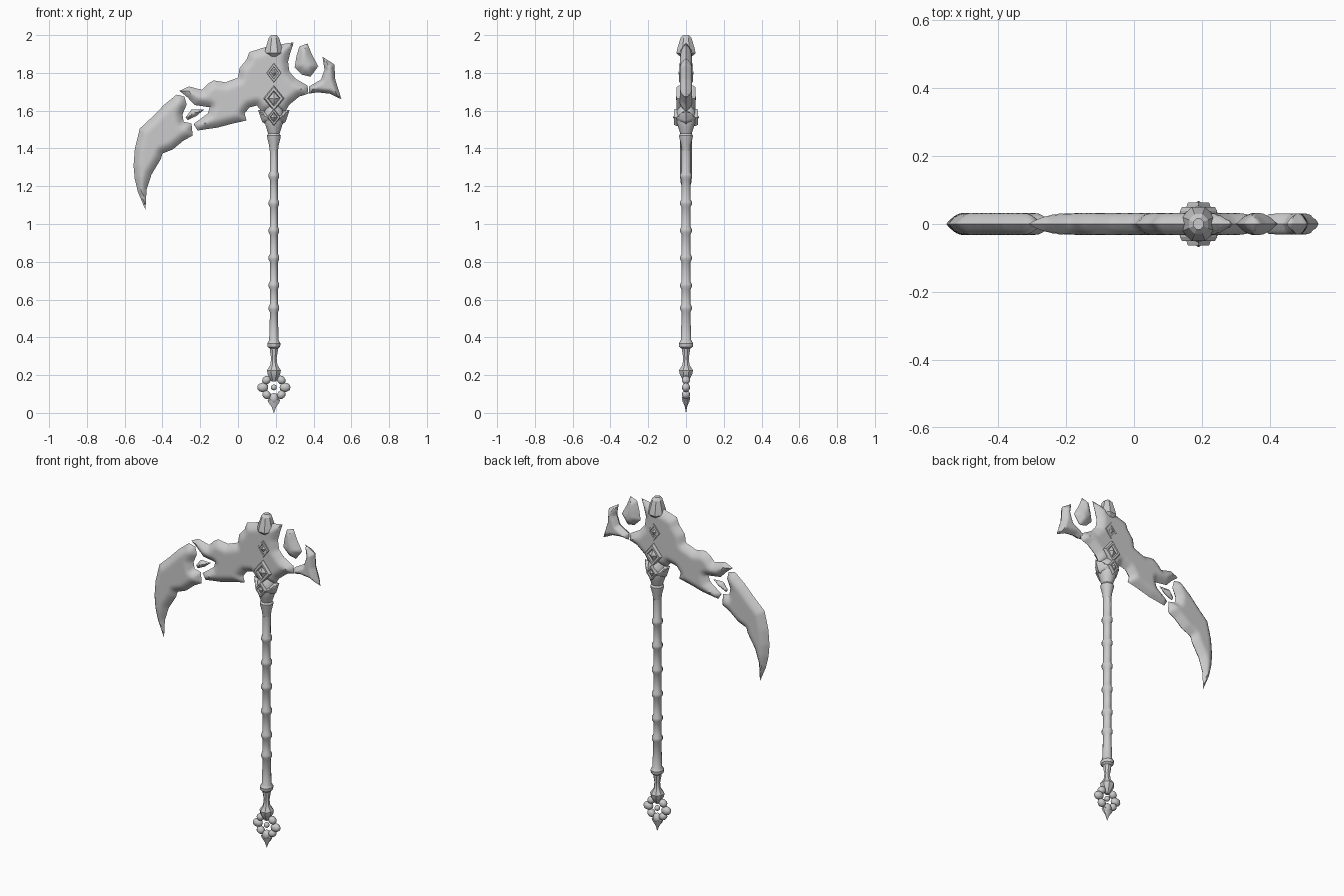
import bpy, bmesh, math
from mathutils import Vector, Matrix
from mathutils.geometry import delaunay_2d_cdt, intersect_point_line

if "Cube" in bpy.data.objects:
    bpy.data.objects.remove(bpy.data.objects["Cube"])

CX = 0.19  # x of the shaft axis


def finish(name, bm, angle=32):
    bmesh.ops.recalc_face_normals(bm, faces=bm.faces)
    me = bpy.data.meshes.new(name)
    bm.to_mesh(me)
    bm.free()
    me.polygons.foreach_set("use_smooth", [True] * len(me.polygons))
    me.set_sharp_from_angle(angle=math.radians(angle))
    ob = bpy.data.objects.new(name, me)
    bpy.context.collection.objects.link(ob)
    return ob


def lathe(name, profile, sides=12, ys=1.0, angle=32):
    """Stack of rings (z, radius) round the shaft axis, ys scales depth."""
    bm = bmesh.new()
    rings = []
    for z, r in profile:
        rings.append([bm.verts.new((CX + r * math.cos(a), r * ys * math.sin(a), z))
                      for a in [2 * math.pi * (i + .5) / sides for i in range(sides)]])
    for a, b in zip(rings, rings[1:]):
        for i in range(sides):
            j = (i + 1) % sides
            bm.faces.new((a[i], a[j], b[j], b[i]))
    bm.faces.new(rings[0])
    bm.faces.new(rings[-1])
    return finish(name, bm, angle)


def slab(name, pts, thick=0.032, bevel=0.045, step=0.013):
    """Sharp-edged, swollen plate from an x-z outline."""
    P = [Vector(p) for p in pts]
    segs = list(zip(P, P[1:] + P[:1]))

    def dist(q):
        best = 9
        for a, b in segs:
            d = b - a
            t = max(0, min(1, (q - a).dot(d) / d.length_squared))
            best = min(best, (a + d * t - q).length)
        return best

    def inside(q):
        c = False
        for a, b in segs:
            if (a.y > q.y) != (b.y > q.y) and q.x < (b.x - a.x) * (q.y - a.y) / (b.y - a.y) + a.x:
                c = not c
        return c

    V = []
    for a, b in segs:
        n = max(1, round((b - a).length / step))
        V += [a.lerp(b, i / n) for i in range(n)]
    E = [(i, (i + 1) % len(V)) for i in range(len(V))]
    x0, x1 = min(p.x for p in P), max(p.x for p in P)
    z0, z1 = min(p.y for p in P), max(p.y for p in P)
    for i in range(int((x1 - x0) / step) + 1):
        for k in range(int((z1 - z0) / step) + 1):
            q = Vector((x0 + (i + .5 * (k % 2)) * step, z0 + k * step))
            if inside(q) and dist(q) > 0.005:
                V.append(q)
    res = delaunay_2d_cdt(V, E, [], 1, 1e-6)
    bm = bmesh.new()
    front, back = [], []
    for q in res[0]:
        u = min(1, dist(q) / bevel)
        h = thick * (1 - (1 - u) ** 1.7)
        v = bm.verts.new((q.x, -h if u > 1e-3 else 0, q.y))
        front.append(v)
        back.append(bm.verts.new((q.x, h, q.y)) if u > 1e-3 else v)
    for f in res[2]:
        bm.faces.new([front[i] for i in f])
        if any(front[i] is not back[i] for i in f):
            bm.faces.new([back[i] for i in reversed(f)])
    return finish(name, bm, 40)


def diamond(name, z, hw, hh, y, base=0.02):
    """Framed diamond gem on both faces of the head."""
    bm = bmesh.new()
    for s in (-1, 1):
        loops = []
        for k, yy in ((1, base), (1, y - .012), (.88, y), (.62, y), (.52, y - .01), (.05, y + .004)):
            loops.append([bm.verts.new((CX + dx * hw * k, s * yy, z + dz * hh * k))
                          for dx, dz in ((1, 0), (0, 1), (-1, 0), (0, -1))])
        for a, b in zip(loops, loops[1:]):
            for i in range(4):
                bm.faces.new((a[i], a[i - 1], b[i - 1], b[i]))
        bm.faces.new(loops[0])
        bm.faces.new(loops[-1])
    return finish(name, bm, 20)


# Broken blade pieces
slab("blade_tip", [(-.49, 1.075), (-.53, 1.17), (-.547, 1.24), (-.553, 1.31), (-.546, 1.40), (-.52, 1.505),
     (-.458, 1.563), (-.39, 1.632), (-.325, 1.685), (-.283, 1.675), (-.272, 1.632), (-.294, 1.58),
     (-.288, 1.542), (-.246, 1.532), (-.24, 1.468), (-.288, 1.442), (-.345, 1.395), (-.40, 1.373),
     (-.41, 1.341), (-.458, 1.262), (-.484, 1.183)])
slab("blade_shard", [(-.277, 1.565), (-.246, 1.607), (-.18, 1.605), (-.22, 1.572), (-.267, 1.55)], .022, .025, .008)
slab("blade_main", [(-.31, 1.705), (-.26, 1.728), (-.19, 1.71), (-.16, 1.742), (-.13, 1.76), (-.066, 1.75),
     (0, 1.775), (.008, 1.825), (.045, 1.87), (.06, 1.91), (.156, 1.94), (.22, 1.95), (.295, 1.962),
     (.278, 1.91), (.265, 1.86), (.272, 1.807), (.304, 1.77), (.368, 1.733), (.373, 1.69), (.325, 1.675),
     (.272, 1.632), (.25, 1.595), (.125, 1.595), (.10, 1.627), (.06, 1.617), (.035, 1.585), (.045, 1.548),
     (-.035, 1.53), (-.11, 1.51), (-.214, 1.495), (-.235, 1.53), (-.16, 1.585), (-.15, 1.618),
     (-.23, 1.63), (-.267, 1.67)])
slab("back_shard", [(.31, 1.89), (.325, 1.94), (.368, 1.955), (.39, 1.90), (.425, 1.835), (.384, 1.78),
     (.34, 1.79), (.30, 1.83)], .032, .045, .01)
slab("back_spur", [(.376, 1.728), (.44, 1.765), (.458, 1.818), (.447, 1.886), (.51, 1.845), (.515, 1.765),
     (.548, 1.66), (.485, 1.69), (.42, 1.697), (.376, 1.69)], .031, .025, .008)

# Head ornaments on the shaft axis
lathe("top_crystal", [(1.875, .02), (1.905, .052), (1.93, .047), (1.985, .03), (2.0, .016)], 8, 1.05, 20)
diamond("upper_diamond", 1.80, .042, .055, .037)
diamond("lower_diamond", 1.665, .055, .068, .05)
slab("collar_wings", [(.106, 1.605), (.155, 1.595), (.19, 1.625), (.225, 1.595), (.274, 1.605), (.252, 1.54),
     (.19, 1.50), (.128, 1.54)], .054, .04, .01)
diamond("collar_gem", 1.565, .035, .045, .064)
lathe("collar", [(1.375, .021), (1.42, .027), (1.455, .036), (1.468, .038), (1.478, .031), (1.51, .042),
      (1.555, .055), (1.60, .05), (1.63, .03)], 12, 1.0)

# Shaft with bamboo-like nodes
prof = [(.34, .022), (.35, .034), (.368, .036), (.385, .026)]
for z in (.555, .675, .82, .965, 1.11, 1.255):
    prof += [(z - .022, .0215), (z - .008, .029), (z + .008, .029), (z + .022, .0215)]
lathe("shaft", prof + [(1.39, .0225)], 12, 1.1)
lathe("shaft_foot", [(.165, .012), (.185, .024), (.205, .036), (.225, .04), (.255, .02), (.29, .016), (.325, .022),
      (.345, .024)], 8)

# Pommel: ring of petals, centre bead, bottom spike
PZ = .135
bm = bmesh.new()
for i in range(8):
    a = i * math.pi / 4
    r, long = (.059, .030) if i % 2 == 0 else (.055, .022)
    m = (Matrix.Translation((CX + r * math.cos(a), 0, PZ + r * math.sin(a))) @ Matrix.Rotation(-a, 4, 'Y')
         @ Matrix.Diagonal((long, .022, .025, 1)))
    bmesh.ops.create_icosphere(bm, subdivisions=2, radius=1, matrix=m)
finish("pommel_petals", bm)
bm = bmesh.new()
bmesh.ops.create_icosphere(bm, subdivisions=2, radius=.016, matrix=Matrix.Translation((CX, 0, PZ)))
finish("pommel_bead", bm)
lathe("pommel_spike", [(0, .001), (.03, .012), (.055, .031), (.068, .036), (.082, .018)], 8, .5)
